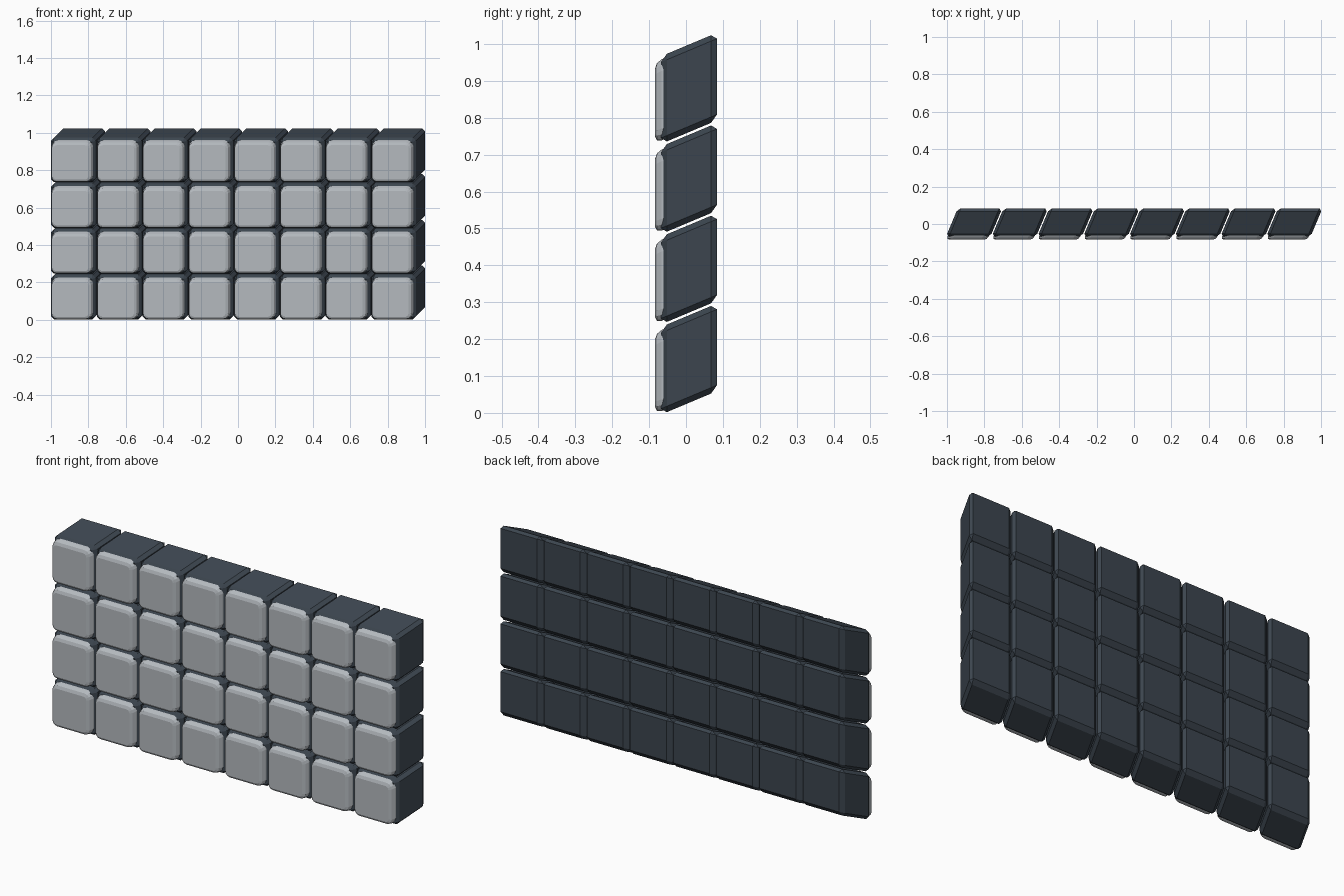
import bpy, bmesh
from mathutils import Matrix, Vector

if "Cube" in bpy.data.objects:
    bpy.data.objects.remove(bpy.data.objects["Cube"])

COLS, ROWS, PITCH = 8, 4, 0.2446
SLANT = 0.42                       # sideways and upward lean per unit of depth
ORIGIN = Vector((-0.887, 0, 0.114))  # centre of the lower left block at its front face
FRONT, BACK = -0.068, 0.084


def material(name, rgb):
    mat = bpy.data.materials.new(name)
    mat.diffuse_color = (*rgb, 1)
    mat.use_nodes = True
    mat.node_tree.nodes["Principled BSDF"].inputs["Base Color"].default_value = mat.diffuse_color
    return mat


def box(width, y0, y1):
    bm = bmesh.new()
    bmesh.ops.create_cube(bm, size=1)
    bmesh.ops.scale(bm, vec=(width, y1 - y0, width), verts=bm.verts)
    bmesh.ops.translate(bm, vec=(0, (y0 + y1) / 2, 0), verts=bm.verts)
    return bm


def bevel(bm, edges, width, segments):
    bmesh.ops.bevel(bm, geom=edges, offset=width, segments=segments,
                    profile=0.5, affect='EDGES', clamp_overlap=True)


def slanted_grid(name, bm, mat):
    # Lean the block back to the right and upward, then repeat it in a grid
    shear = Matrix.Identity(4)
    shear[0][1] = shear[2][1] = SLANT
    move = Matrix.Translation(ORIGIN + Vector((-FRONT * SLANT, 0, -FRONT * SLANT)))
    bm.transform(move @ shear)
    mesh = bpy.data.meshes.new(name)
    bm.to_mesh(mesh)
    bm.free()
    mesh.materials.append(mat)
    obj = bpy.data.objects.new(name, mesh)
    bpy.context.collection.objects.link(obj)
    for count, step in ((COLS, (PITCH, 0, 0)), (ROWS, (0, 0, PITCH))):
        arr = obj.modifiers.new("repeat", 'ARRAY')
        arr.count = count
        arr.use_relative_offset = False
        arr.use_constant_offset = True
        arr.constant_offset_displace = step
    return obj


# Dark chamfered blocks
bm = box(0.2375, FRONT, BACK)
bevel(bm, bm.edges[:], 0.016, 1)
slanted_grid("wall_blocks", bm, material("dark_slate", (0.045, 0.06, 0.078)))

# Light rounded cores: they stand proud at the front, and end just under the back face
y0, y1 = -0.084, BACK - 0.0008
bm = box(0.22, y0, y1)
bevel(bm, [e for e in bm.edges if abs(e.verts[0].co.y - e.verts[1].co.y) > 0.01], 0.032, 3)
rims = [e for e in bm.edges if abs(e.verts[0].co.y - e.verts[1].co.y) < 1e-4]
bevel(bm, rims, 0.018, 2)
slanted_grid("face_caps", bm, material("light_grey", (0.46, 0.49, 0.52)))
